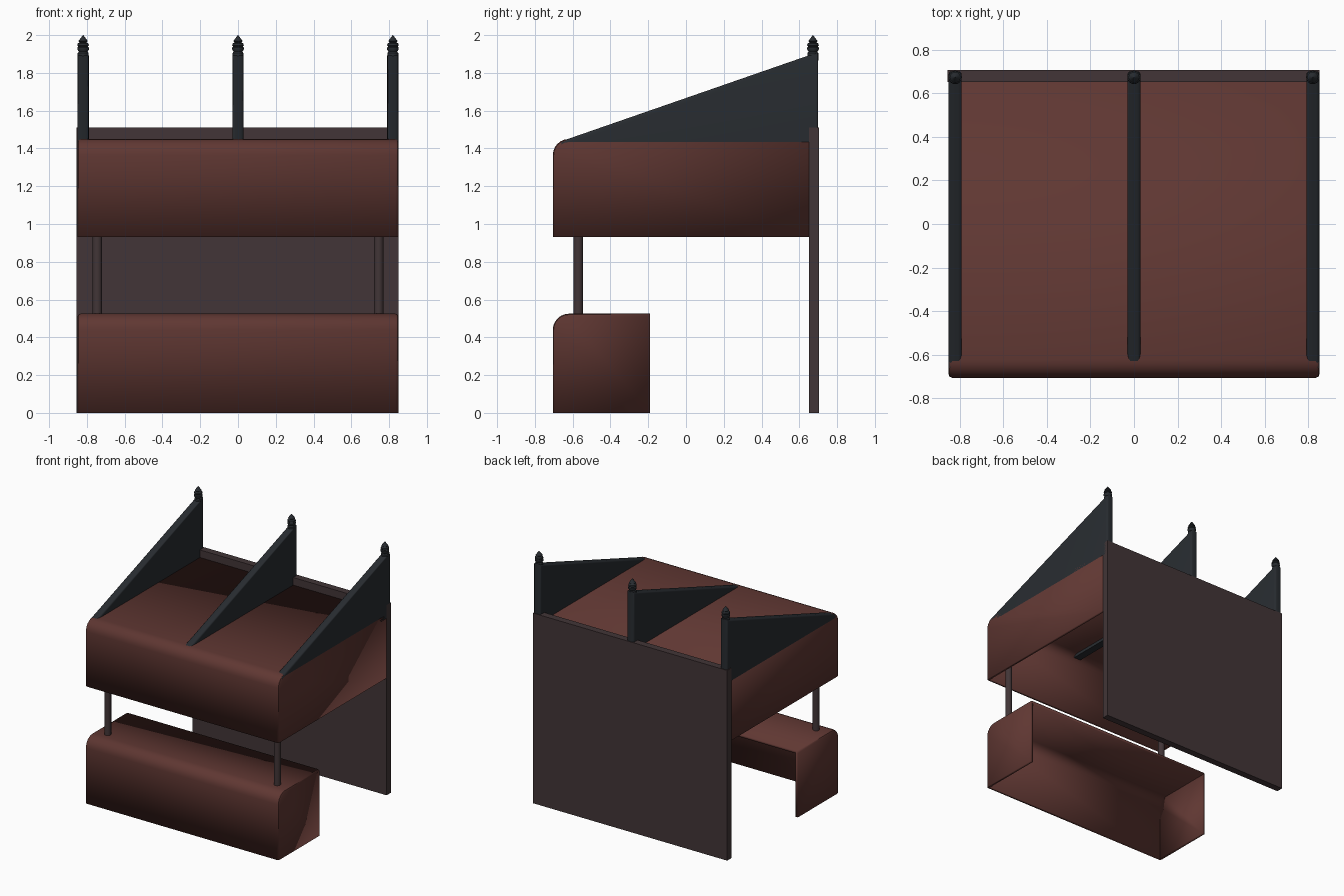
import bpy, bmesh, math

if "Cube" in bpy.data.objects:
    bpy.data.objects.remove(bpy.data.objects["Cube"])


def material(name, rgb):
    m = bpy.data.materials.new(name)
    m.diffuse_color = (*rgb, 1)
    m.use_nodes = True
    m.node_tree.nodes["Principled BSDF"].inputs["Base Color"].default_value = m.diffuse_color
    return m


RED = material("red_brown", (0.115, 0.038, 0.032))
GREY = material("warm_grey", (0.054, 0.036, 0.038))
DARK = material("dark_slate", (0.021, 0.025, 0.030))


def finish(bm, name, mat, smooth=True):
    bmesh.ops.recalc_face_normals(bm, faces=bm.faces)
    me = bpy.data.meshes.new(name)
    bm.to_mesh(me)
    bm.free()
    ob = bpy.data.objects.new(name, me)
    bpy.context.collection.objects.link(ob)
    me.materials.append(mat)
    if smooth:
        bpy.ops.object.select_all(action='DESELECT')
        ob.select_set(True)
        bpy.context.view_layer.objects.active = ob
        bpy.ops.object.shade_smooth_by_angle(angle=math.radians(35))
    return ob


def box(name, mat, x0, x1, y0, y1, z0, z1):
    bm = bmesh.new()
    bmesh.ops.create_cube(bm, size=1)
    for v in bm.verts:
        v.co = (x0 if v.co.x < 0 else x1, y0 if v.co.y < 0 else y1, z0 if v.co.z < 0 else z1)
    return finish(bm, name, mat, False)


def shell(name, y0, y1, z0, z1, w=0.85, r=0.085, wall=0.022):
    """Hollow cover, open at bottom and back, with a rounded front top edge."""
    bm = bmesh.new()
    # side outline: bottom front, up round the corner, to the back
    pts = [(y0, z0)]
    for i in range(7):
        a = math.pi - i * math.pi / 12
        pts.append((y0 + r + r * math.cos(a), z1 - r + r * math.sin(a)))
    pts += [(y1, z1), (y1, z0)]
    sides = [[bm.verts.new((x, y, z)) for y, z in pts] for x in (-w, w)]
    for s in sides:
        bm.faces.new(s)
    for i in range(len(pts) - 2):
        bm.faces.new((sides[0][i], sides[0][i + 1], sides[1][i + 1], sides[1][i]))
    bmesh.ops.recalc_face_normals(bm, faces=bm.faces)
    # soften the side rims
    rim = [e for e in bm.edges if len(e.link_faces) == 2
           and abs(e.verts[0].co.x - e.verts[1].co.x) < 1e-5]
    bmesh.ops.bevel(bm, geom=rim, offset=0.016, segments=2, profile=0.5, affect='EDGES')
    # keep normals outward on the open shell
    bmesh.ops.recalc_face_normals(bm, faces=bm.faces)
    top = max(bm.faces, key=lambda f: f.calc_center_median().z)
    if top.normal.z < 0:
        bmesh.ops.reverse_faces(bm, faces=bm.faces)
    ob = finish(bm, name, RED)
    mod = ob.modifiers.new("wall", 'SOLIDIFY')
    mod.thickness = wall
    mod.offset = -1
    return ob


def fin(name, x, half=0.03):
    """Triangular divider with softened edges."""
    bm = bmesh.new()
    slope = 0.347
    y0, y1 = -0.66, 0.70
    pts = [(y0, 1.405), (y1, 1.405), (y1, 1.91), (y0, 1.91 - slope * (y1 - y0))]
    a = [bm.verts.new((x - half, y, z)) for y, z in pts]
    b = [bm.verts.new((x + half, y, z)) for y, z in pts]
    bm.faces.new(a)
    bm.faces.new(b)
    for i in range(4):
        j = (i + 1) % 4
        bm.faces.new((a[i], a[j], b[j], b[i]))
    bmesh.ops.recalc_face_normals(bm, faces=bm.faces)
    bm.edges.ensure_lookup_table()
    # long sloping edges and rear upright edges
    soft = [e for e in bm.edges if abs(e.verts[0].co.x - e.verts[1].co.x) < 1e-5
            and (e.verts[0].co.z > 1.42 and e.verts[1].co.z > 1.42
                 or min(v.co.y for v in e.verts) > 0.6)]
    bmesh.ops.bevel(bm, geom=soft, offset=0.014, segments=3, profile=0.5, affect='EDGES')
    return finish(bm, name, DARK)


def finial(name, x, y=0.672, n=16):
    """Turned spike on top of a fin."""
    prof = [(0.028, 1.86), (0.029, 1.905), (0.023, 1.912), (0.031, 1.924), (0.031, 1.934),
            (0.025, 1.94), (0.031, 1.946), (0.029, 1.955), (0.018, 1.962), (0.025, 1.968), (0.001, 2.0)]
    bm = bmesh.new()
    rings = [[bm.verts.new((x + r * math.cos(2 * math.pi * k / n),
                            y + r * math.sin(2 * math.pi * k / n), z)) for k in range(n)]
             for r, z in prof]
    for p, q in zip(rings, rings[1:]):
        for k in range(n):
            j = (k + 1) % n
            bm.faces.new((p[k], p[j], q[j], q[k]))
    bm.faces.new(rings[0])
    bm.faces.new(rings[-1])
    return finish(bm, name, DARK)


def post(name, x, y=-0.57, r=0.025, z0=0.51, z1=1.435):
    bm = bmesh.new()
    bmesh.ops.create_cone(bm, cap_ends=True, segments=20, radius1=r, radius2=r, depth=z1 - z0)
    bmesh.ops.translate(bm, verts=bm.verts, vec=(x, y, (z0 + z1) / 2))
    return finish(bm, name, GREY)


# back board
box("back_panel", GREY, -0.855, 0.85, 0.65, 0.705, 0, 1.51)

# counter and canopy
shell("counter", -0.705, -0.19, 0, 0.525)
shell("canopy", -0.705, 0.655, 0.93, 1.45)

# front support posts
for side, x in (("left", -0.745), ("right", 0.745)):
    post(side + "_post", x)

# roof fins with spikes
for side, x in (("left", -0.82), ("middle", 0), ("right", 0.82)):
    fin(side + "_fin", x)
    finial(side + "_finial", x)
